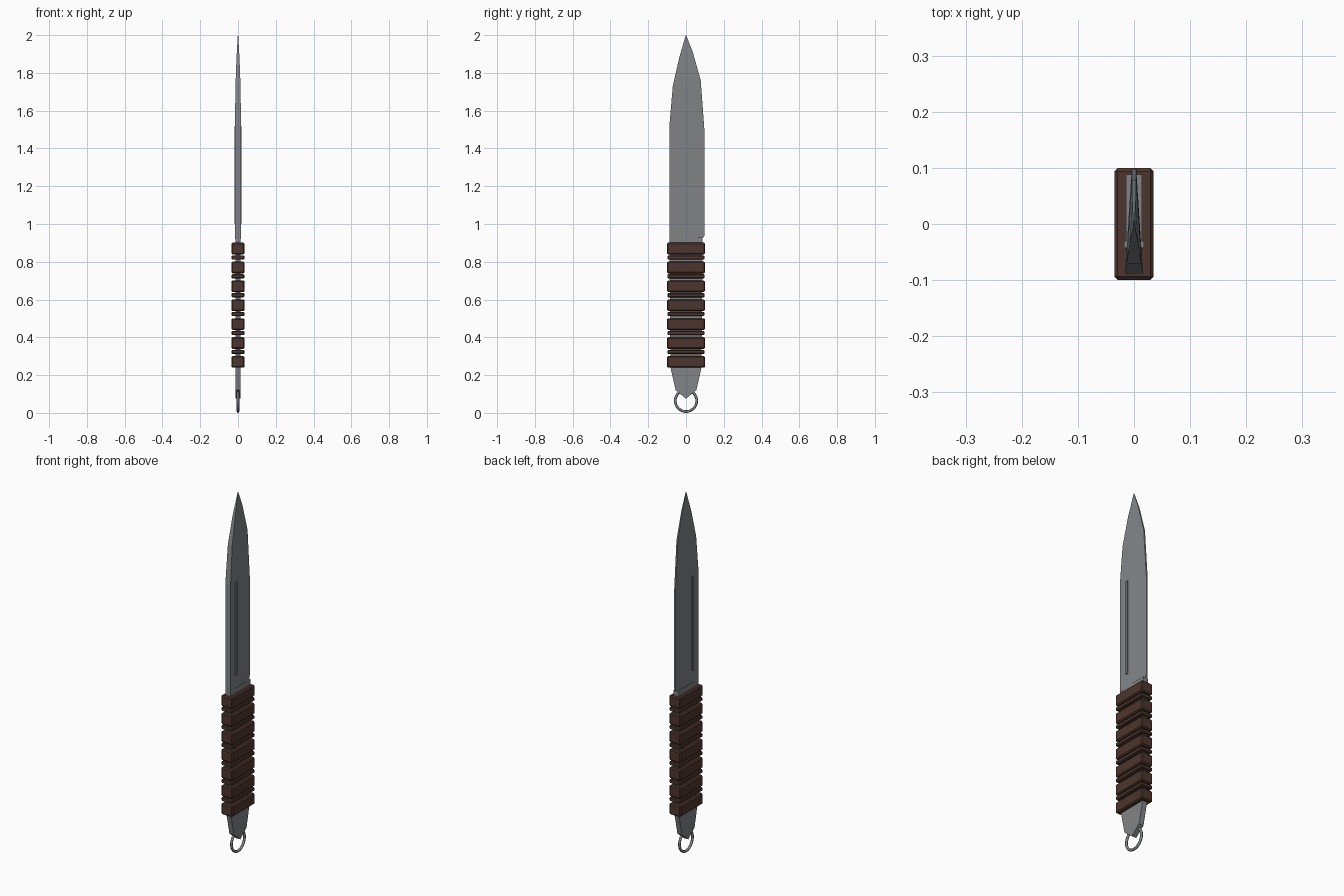
import bpy, bmesh, math

if "Cube" in bpy.data.objects:
    bpy.data.objects.remove(bpy.data.objects["Cube"])

brown = bpy.data.materials.new("brown_wrap")
brown.diffuse_color = (0.075, 0.036, 0.026, 1)
brown.use_nodes = True
brown.node_tree.nodes["Principled BSDF"].inputs["Base Color"].default_value = brown.diffuse_color
steel = bpy.data.materials.new("steel")
steel.diffuse_color = (0.22, 0.23, 0.24, 1)
steel.use_nodes = True
steel.node_tree.nodes["Principled BSDF"].inputs["Base Color"].default_value = steel.diffuse_color


def finish(name, bm, mat):
    bmesh.ops.recalc_face_normals(bm, faces=bm.faces[:])
    mesh = bpy.data.meshes.new(name)
    bm.to_mesh(mesh)
    bm.free()
    mesh.materials.append(mat)
    obj = bpy.data.objects.new(name, mesh)
    bpy.context.collection.objects.link(obj)
    return obj


def box(name, lo, hi, mat, bevel=0):
    bm = bmesh.new()
    bmesh.ops.create_cube(bm, size=1)
    for v in bm.verts:
        v.co = [(a + b) / 2 + c * (b - a) for a, b, c in zip(lo, hi, v.co)]
    if bevel:
        bmesh.ops.bevel(bm, geom=bm.edges[:], offset=bevel, segments=1,
                        affect='EDGES', profile=0.5)
    return finish(name, bm, mat)


# Blade: wedge section, thick at the spine (-y) and thin at the edge (+y)
# station: spine y, z, half thickness, edge y, z, half thickness
stations = [(-0.088, 0.92, 0.016, 0.096, 0.93, 0.004),
            (-0.088, 0.95, 0.016, 0.098, 0.95, 0.004),
            (-0.088, 1.52, 0.016, 0.098, 1.49, 0.004),
            (-0.070, 1.73, 0.0135, 0.078, 1.76, 0.004),
            (-0.036, 1.88, 0.008, 0.036, 1.91, 0.003),
            (-0.001, 2.00, 0.001, 0.001, 2.00, 0.001)]
bm = bmesh.new()
rings = [[bm.verts.new(p) for p in ((-t, y, z), (t, y, z), (e, w, u), (-e, w, u))]
         for y, z, t, w, u, e in stations]
for a, b in zip(rings, rings[1:]):
    for i in range(4):
        j = (i + 1) % 4
        bm.faces.new((a[i], a[j], b[j], b[i]))
bm.faces.new(rings[0])
bm.faces.new(rings[-1])
finish("blade", bm, steel)

# Raised strip on both sides of the blade
box("blade_strip", (-0.018, -0.043, 1.0), (0.018, -0.030, 1.52), steel)

# Tang with pointed pommel
half = [(0.055, 0.12), (0.082, 0.24), (0.088, 0.93)]
outline = [(0, 0.075)] + half + [(-y, z) for y, z in reversed(half)]
bm = bmesh.new()
face = bm.faces.new([bm.verts.new((-0.014, y, z)) for y, z in outline])
new = bmesh.ops.extrude_face_region(bm, geom=[face])["geom"]
bmesh.ops.translate(bm, vec=(0.028, 0, 0),
                    verts=[g for g in new if isinstance(g, bmesh.types.BMVert)])
finish("tang", bm, steel)

# Handle wraps: wide bands with thin cords between
for i in range(7):
    z = 0.27 + 0.1 * i
    box(f"wide_wrap_{i}", (-0.035, -0.1, z - 0.031), (0.035, 0.1, z + 0.031), brown, 0.006)
    if i < 6:
        z += 0.053
        box(f"thin_wrap_{i}", (-0.034, -0.098, z - 0.011), (0.034, 0.098, z + 0.011), brown, 0.004)

# Lanyard ring
bpy.ops.mesh.primitive_torus_add(major_segments=32, minor_segments=8,
                                 major_radius=0.057, minor_radius=0.007,
                                 location=(0, 0, 0.064), rotation=(0, math.pi / 2, 0))
ring = bpy.context.object
ring.name = "lanyard_ring"
ring.data.materials.append(steel)
bpy.ops.object.shade_smooth_by_angle(angle=math.radians(50))
